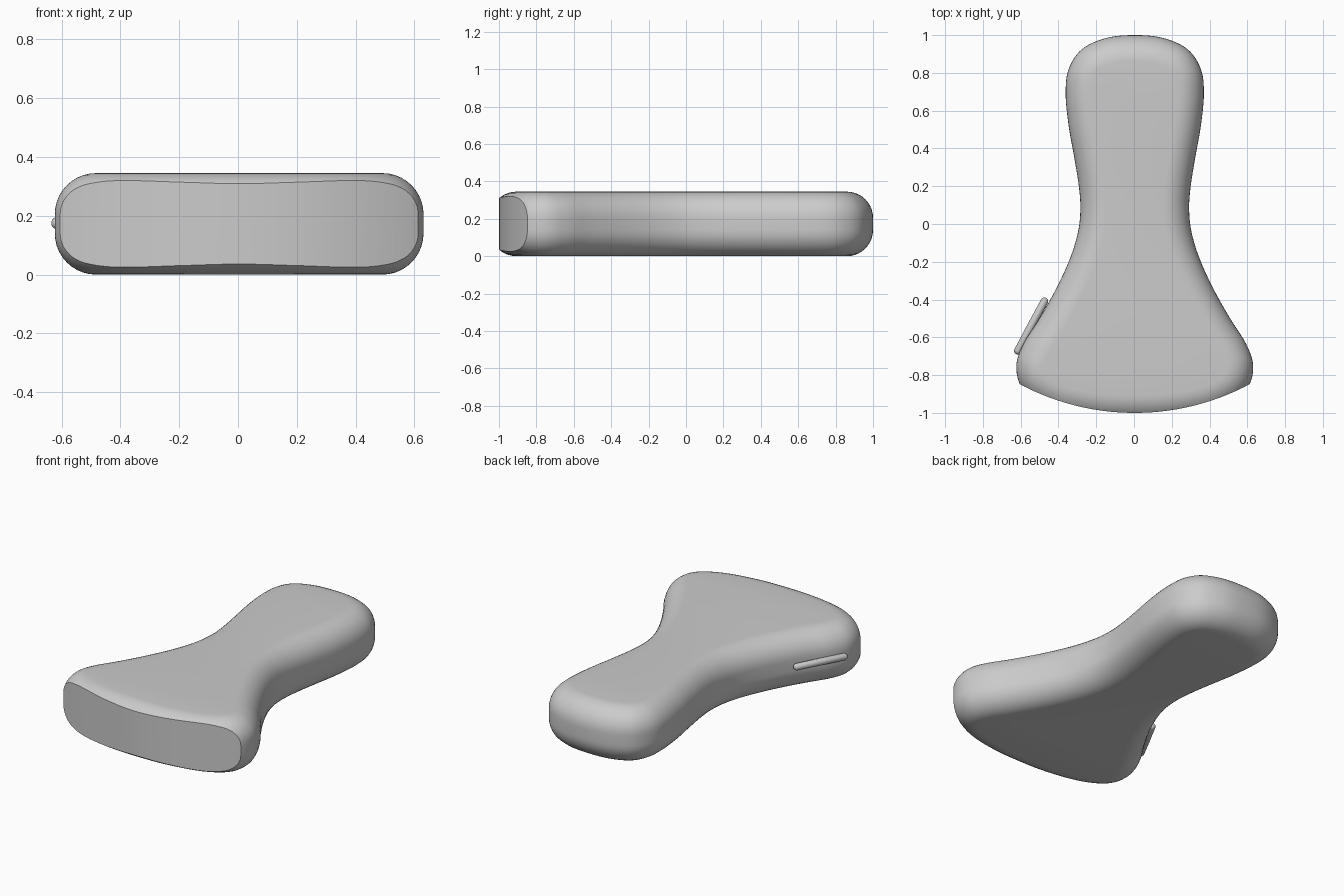
import bpy, bmesh, math
from mathutils import Vector

cube = bpy.data.objects.get("Cube")
if cube:
    bpy.data.objects.remove(cube)

HEIGHT, FILLET, SHIFT = 0.345, 0.14, 0.004

grey = bpy.data.materials.new("plain_grey")
grey.use_nodes = True
colour = (0.6, 0.6, 0.6, 1)
grey.diffuse_color = colour
grey.node_tree.nodes["Principled BSDF"].inputs["Base Color"].default_value = colour


def add_object(name, bm):
    bmesh.ops.recalc_face_normals(bm, faces=bm.faces)
    mesh = bpy.data.meshes.new(name)
    bm.to_mesh(mesh)
    bm.free()
    mesh.materials.append(grey)
    obj = bpy.data.objects.new(name, mesh)
    bpy.context.collection.objects.link(obj)
    return obj


def make_active(obj):
    bpy.ops.object.select_all(action='DESELECT')
    obj.select_set(True)
    bpy.context.view_layer.objects.active = obj


def closed_spline(points, steps):
    """Catmull-Rom samples through a closed loop of points."""
    n, out = len(points), []
    for i in range(n):
        a, b, c, d = (points[(i + k) % n] for k in (-1, 0, 1, 2))
        for s in range(steps):
            t = s / steps
            out.append(0.5 * (2 * b + (c - a) * t + (2 * a - 5 * b + 4 * c - d) * t * t
                              + (3 * b - a - 3 * c + d) * t ** 3))
    return out


# Body outline: right half from the back end to the front, then mirrored
half = [(0, 1), (0.15, 0.985), (0.28, 0.925), (0.35, 0.82), (0.366, 0.69), (0.35, 0.52),
        (0.32, 0.35), (0.296, 0.2), (0.288, 0.08), (0.30, -0.04), (0.342, -0.18),
        (0.415, -0.34), (0.505, -0.5), (0.587, -0.63), (0.626, -0.74), (0.608, -0.85),
        (0.535, -0.935), (0.4, -1.0), (0.2, -1.038), (0, -1.047)]
loop = [Vector(p) for p in half] + [Vector((-x, y)) for x, y in half[-2:0:-1]]
outline = closed_spline(loop, 6)
count = len(outline)
inward = []
for i in range(count):
    t = (outline[(i + 1) % count] - outline[i - 1]).normalized()
    inward.append(Vector((t.y, -t.x)))

# Body: stacked rings with rounded lower and upper edges
bm = bmesh.new()
arc = [math.radians(a) for a in range(0, 91, 9)]
levels = [(FILLET * (1 - math.sin(a)), FILLET * (1 - math.cos(a))) for a in arc]
levels += [(inset, HEIGHT - z) for inset, z in reversed(levels)]
rings = []
for inset, z in levels:
    ring = []
    for p, n in zip(outline, inward):
        q = p + n * inset
        ring.append(bm.verts.new((q.x + SHIFT, q.y, z)))
    rings.append(ring)
for low, high in zip(rings, rings[1:]):
    for i in range(count):
        j = (i + 1) % count
        bm.faces.new((low[i], low[j], high[j], high[i]))
bm.faces.new(rings[0])
bm.faces.new(rings[-1])
body = add_object("body", bm)

# Curved front face: keep only what lies inside a wide upright cylinder
bm = bmesh.new()
bmesh.ops.create_cone(bm, cap_ends=True, segments=256, radius1=1.295, radius2=1.295, depth=2)
bmesh.ops.translate(bm, verts=bm.verts, vec=(SHIFT, 0.295, 0))
cutter = add_object("front_cutter", bm)
cutter.hide_render = True
cut = body.modifiers.new("front_cut", 'BOOLEAN')
cut.operation = 'INTERSECT'
cut.solver = 'EXACT'
cut.object = cutter
make_active(body)
bpy.ops.object.modifier_apply(modifier=cut.name)
bpy.data.objects.remove(cutter)
bpy.ops.object.shade_smooth_by_angle(angle=math.radians(25))

# Side button: slim round-ended bar on the right flank
start, end = Vector((-0.475, -0.41, 0.175)), Vector((-0.614, -0.67, 0.175))
bm = bmesh.new()
bmesh.ops.create_uvsphere(bm, u_segments=20, v_segments=12, radius=0.021)
stretch = (end - start).length / 2
for v in bm.verts:
    if abs(v.co.z) > 0.0001:
        v.co.z += math.copysign(stretch, v.co.z)
button = add_object("side_button", bm)
button.location = (start + end) / 2
button.rotation_euler = (end - start).to_track_quat('Z', 'Y').to_euler()
make_active(button)
bpy.ops.object.shade_smooth_by_angle(angle=math.radians(40))
